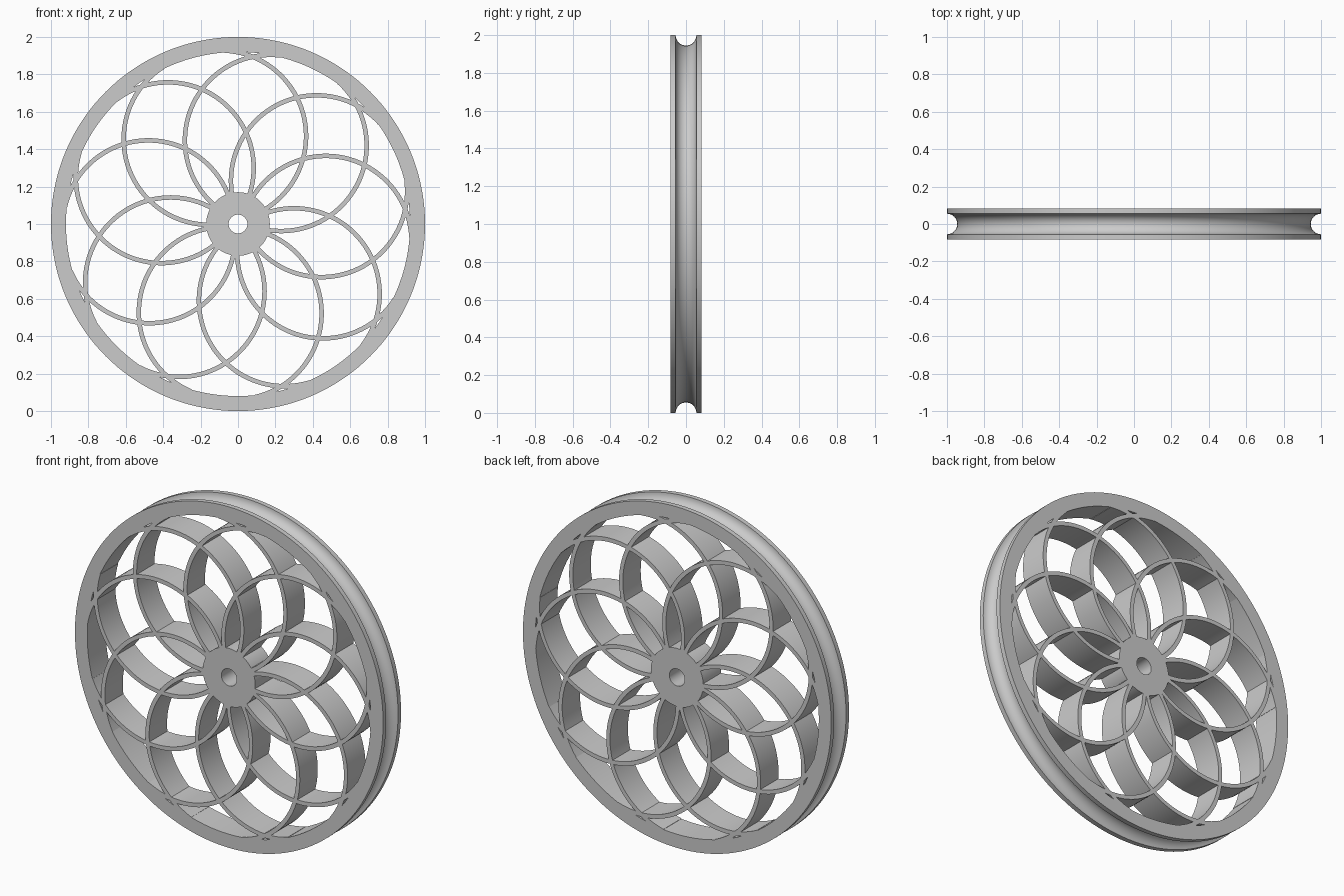
import bpy, bmesh
from math import sin, cos, pi, radians, acos

cube = bpy.data.objects.get("Cube")
if cube:
    bpy.data.objects.remove(cube)

HALF = 0.083           # half of the wheel's width
PETALS = 9
AXIS = radians(5)      # direction of the first petal

grey = bpy.data.materials.new("grey")
grey.use_nodes = True
colour = (0.6, 0.6, 0.6, 1)
grey.diffuse_color = colour
grey.node_tree.nodes["Principled BSDF"].inputs["Base Color"].default_value = colour


def sweep(bm, rings, closed):
    """Skin a list of point rings, as a loop or with end caps."""
    loops = [[bm.verts.new(p) for p in ring] for ring in rings]
    pairs = list(zip(loops, loops[1:]))
    if closed:
        pairs.append((loops[-1], loops[0]))
    else:
        bm.faces.new(loops[0])
        bm.faces.new(loops[-1])
    n = len(loops[0])
    for a, b in pairs:
        for i in range(n):
            j = (i + 1) % n
            bm.faces.new((a[i], a[j], b[j], b[i]))


def section(profile, angle, cx=0, cz=1):
    """Place a (radius, y) profile at an angle around a centre."""
    return [(cx + r * cos(angle), y, cz + r * sin(angle)) for r, y in profile]


def finish(bm, name):
    bmesh.ops.recalc_face_normals(bm, faces=bm.faces)
    mesh = bpy.data.meshes.new(name)
    bm.to_mesh(mesh)
    bm.free()
    mesh.materials.append(grey)
    obj = bpy.data.objects.new(name, mesh)
    bpy.context.collection.objects.link(obj)
    return obj


def select(obj):
    bpy.ops.object.select_all(action='DESELECT')
    obj.select_set(True)
    bpy.context.view_layer.objects.active = obj


def smooth(obj):
    select(obj)
    bpy.ops.object.shade_smooth_by_angle(angle=radians(30))


def lathe(name, profile, steps):
    bm = bmesh.new()
    sweep(bm, [section(profile, 2 * pi * i / steps) for i in range(steps)], True)
    obj = finish(bm, name)
    smooth(obj)
    return obj


# Rim with a half-round groove, and hub with an axle hole
groove = [(1 - 0.055 * sin(pi * i / 16), -0.055 * cos(pi * i / 16)) for i in range(17)]
lathe("rim", [(0.92, -HALF), (1, -HALF)] + groove + [(1, HALF), (0.92, HALF)], 144)
lathe("hub", [(0.05, -HALF), (0.17, -HALF), (0.17, HALF), (0.05, HALF)], 72)

# Curved spokes: one set bends each way, and together they form pointed petals
OUTER, INNER, DIST, LEAN = 0.47, 0.446, 0.479, radians(16.3)
MID = (OUTER + INNER) / 2


def turn(radius):
    """Angle along a spoke at which it is this far from the axle."""
    return acos((radius ** 2 - DIST ** 2 - MID ** 2) / (2 * DIST * MID))


def spokes(name, side):
    bm = bmesh.new()
    bar = [(INNER, -HALF), (OUTER, -HALF), (OUTER, HALF), (INNER, HALF)]
    start, end, steps = turn(0.93), turn(0.12), 40
    for k in range(PETALS):
        a = AXIS - side * LEAN + 2 * pi * k / PETALS
        cx, cz = DIST * cos(a), 1 + DIST * sin(a)
        sweep(bm, [section(bar, a + side * (start + (end - start) * i / steps), cx, cz)
                   for i in range(steps + 1)], False)
    return finish(bm, name)


petals = spokes("petal_spokes", 1)
other = spokes("other_spokes", -1)
union = petals.modifiers.new("union", 'BOOLEAN')
union.operation = 'UNION'
union.solver = 'EXACT'
union.object = other
select(petals)
bpy.ops.object.modifier_apply(modifier="union")
bpy.data.objects.remove(other)
smooth(petals)
